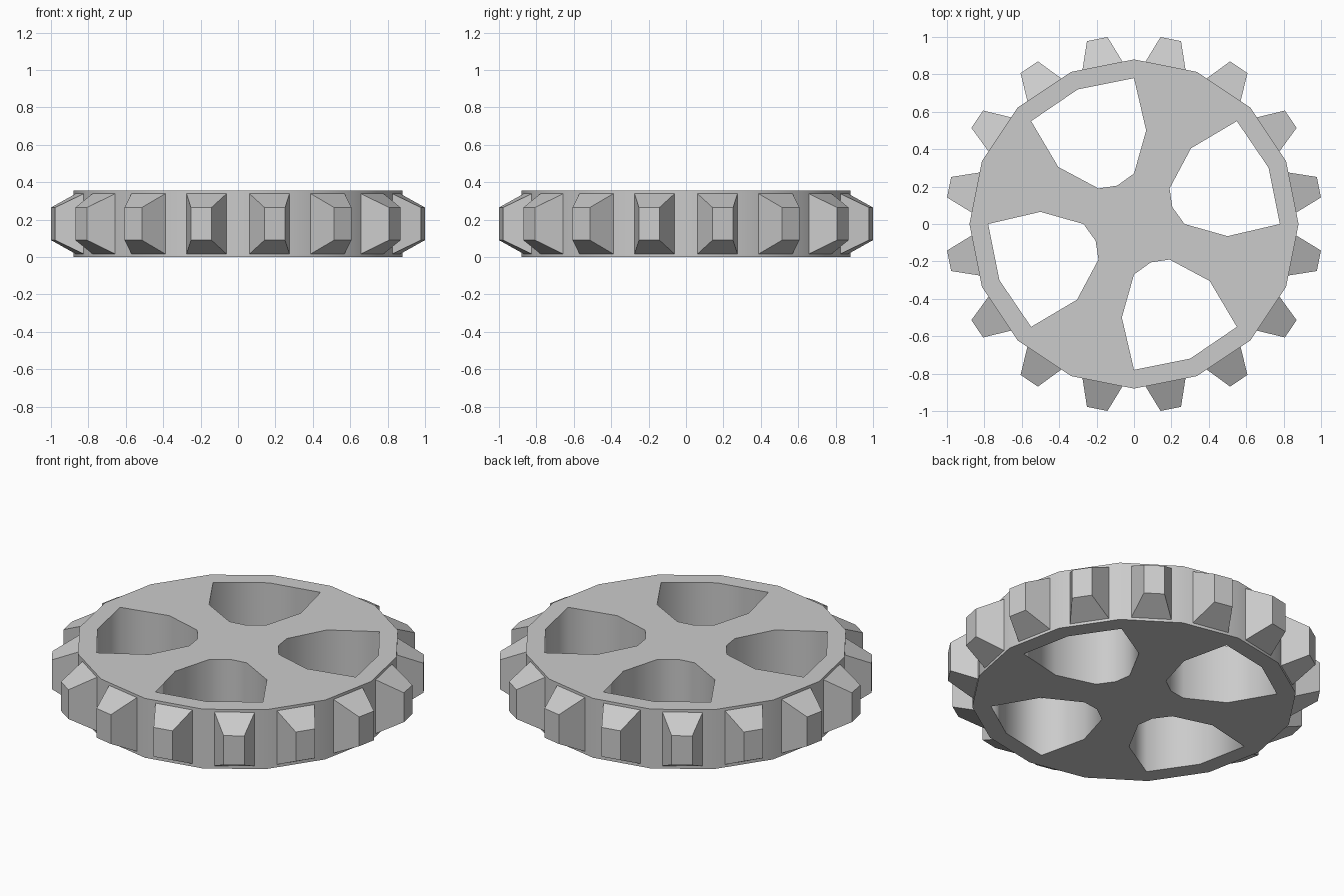
import bpy, bmesh
from math import sin, cos, pi
from mathutils import Matrix

if "Cube" in bpy.data.objects:
    bpy.data.objects.remove(bpy.data.objects["Cube"])

SIDES, R, H = 16, 0.88, 0.355

# Wheel disc: 16-sided outline with four swirled openings, extruded
rim = [(R * cos(2 * pi * i / SIDES), R * sin(2 * pi * i / SIDES)) for i in range(SIDES)]
opening = [(0.55, 0.55), (0.72, 0.30), (0.78, 0.0), (0.50, -0.065),
           (0.27, 0.0), (0.205, 0.09), (0.19, 0.19), (0.305, 0.405)]
outlines = [rim]
for k in range(4):
    c, s = round(cos(k * pi / 2)), round(sin(k * pi / 2))
    outlines.append([(x * c - y * s, x * s + y * c) for x, y in opening])

curve = bpy.data.curves.new("wheel_disc", 'CURVE')
curve.dimensions = '2D'
curve.fill_mode = 'BOTH'
curve.extrude = H / 2
for pts in outlines:
    sp = curve.splines.new('POLY')
    sp.points.add(len(pts) - 1)
    for p, (x, y) in zip(sp.points, pts):
        p.co = (x, y, 0, 1)
    sp.use_cyclic_u = True
disc = bpy.data.objects.new("wheel_disc", curve)
disc.location.z = H / 2
bpy.context.collection.objects.link(disc)
bpy.context.view_layer.objects.active = disc
disc.select_set(True)
bpy.ops.object.convert(target='MESH')

# Tread blocks: tapered lugs centred on each side of the disc
bm = bmesh.new()
for i in range(SIDES):
    rot = Matrix.Rotation((i + 0.5) * 2 * pi / SIDES, 4, 'Z')
    lug = bmesh.ops.create_cube(bm, size=2)["verts"]
    for v in lug:
        tip = v.co.x > 0
        half_w, half_h = (0.056, 0.0875) if tip else (0.112, 0.165)
        v.co.x = 1.008 if tip else 0.855
        v.co.y *= half_w
        v.co.z = H / 2 + v.co.z * half_h
        v.co = rot @ v.co
mesh = bpy.data.meshes.new("tread_blocks")
bm.to_mesh(mesh)
bm.free()
bpy.context.collection.objects.link(bpy.data.objects.new("tread_blocks", mesh))
